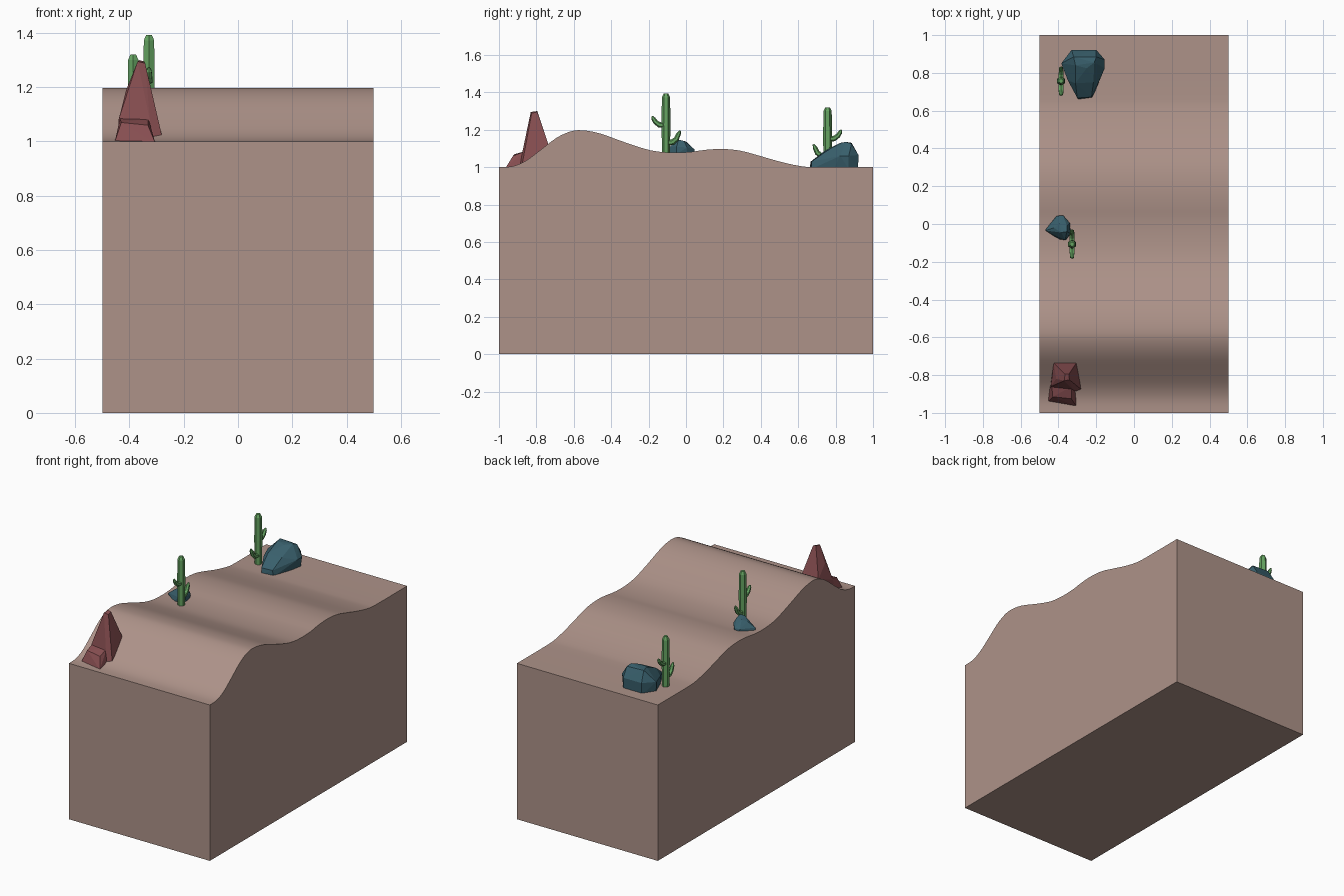
import bpy, bmesh, math
from mathutils import Vector

if "Cube" in bpy.data.objects:
    bpy.data.objects.remove(bpy.data.objects["Cube"])


def material(name, rgb):
    m = bpy.data.materials.new(name)
    m.diffuse_color = (*rgb, 1)
    m.use_nodes = True
    m.node_tree.nodes["Principled BSDF"].inputs["Base Color"].default_value = m.diffuse_color
    return m


SAND = material("sand", (0.42, 0.29, 0.25))
GREEN = material("cactus_green", (0.13, 0.37, 0.12))
SLATE = material("slate", (0.04, 0.115, 0.15))
RED = material("red_stone", (0.24, 0.075, 0.08))


def finish(bm, name, mat):
    bmesh.ops.recalc_face_normals(bm, faces=bm.faces)
    me = bpy.data.meshes.new(name)
    bm.to_mesh(me)
    bm.free()
    me.materials.append(mat)
    ob = bpy.data.objects.new(name, me)
    bpy.context.collection.objects.link(ob)
    return ob


def smooth_path(pts, steps=3):
    # Catmull-Rom through the points
    p = [Vector(q) for q in [pts[0]] + pts + [pts[-1]]]
    out = []
    for i in range(1, len(p) - 2):
        a, b, c, d = p[i - 1:i + 3]
        for s in range(steps):
            t = s / steps
            out.append(0.5 * (2 * b + (c - a) * t + (2 * a - 5 * b + 4 * c - d) * t * t
                              + (3 * b - a - 3 * c + d) * t ** 3))
    return out + [p[-1]]


# Dune block: hill profile extruded across x
hill = [(-1, 1), (-.93, 1.004), (-.86, 1.032), (-.78, 1.09), (-.695, 1.155), (-.62, 1.19),
        (-.555, 1.197), (-.46, 1.18), (-.325, 1.132), (-.19, 1.09), (-.08, 1.078), (.02, 1.081),
        (.1, 1.092), (.19, 1.097), (.29, 1.088), (.395, 1.06), (.5, 1.03), (.61, 1.006), (.7, 1), (1, 1)]
bm = bmesh.new()
profile = [(-1, 0)] + [tuple(v) for v in smooth_path(hill)] + [(1, 0)]
face = bm.faces.new([bm.verts.new((-.5, y, z)) for y, z in profile])
ext = bmesh.ops.extrude_face_region(bm, geom=[face])
bmesh.ops.translate(bm, vec=(1, 0, 0), verts=[v for v in ext["geom"] if isinstance(v, bmesh.types.BMVert)])
dune = finish(bm, "dune_block", SAND)
bpy.context.view_layer.objects.active = dune
dune.select_set(True)
bpy.ops.object.shade_smooth_by_angle(angle=math.radians(30))
dune.select_set(False)


def tube(bm, path):
    # six-sided tapered tube along (y, z, radius) points
    X, rings = Vector((1, 0, 0)), []
    for i, (y, z, r) in enumerate(path):
        a, b = path[max(i - 1, 0)], path[min(i + 1, len(path) - 1)]
        n = X.cross(Vector((0, b[0] - a[0], b[1] - a[1])).normalized())
        rings.append([bm.verts.new(Vector((0, y, z)) + r * (math.cos(k * math.pi / 3) * n
                      + math.sin(k * math.pi / 3) * X)) for k in range(6)])
    for r0, r1 in zip(rings, rings[1:]):
        for k in range(6):
            bm.faces.new((r0[k], r0[(k + 1) % 6], r1[(k + 1) % 6], r1[k]))
    bm.faces.new(rings[0])
    bm.faces.new(rings[-1])


def cactus(name, loc, turn):
    bm = bmesh.new()
    tube(bm, [(0, -.01, .021), (0, .15, .024), (0, .295, .022), (0, .315, .012)])
    tube(bm, [(0, .145, .014), (-.035, .148, .015), (-.056, .163, .013), (-.068, .182, .011), (-.074, .195, .004)])
    tube(bm, [(0, .052, .015), (.034, .055, .016), (.055, .072, .014), (.068, .1, .012), (.076, .117, .004)])
    ob = finish(bm, name, GREEN)
    ob.location, ob.rotation_euler.z = loc, turn


cactus("cactus_middle", (-.328, -.107, 1.078), 0)
cactus("cactus_back", (-.386, .757, 1.005), math.pi)


def boulder(bm, pts):
    vs = [bm.verts.new(p) for p in pts]
    res = bmesh.ops.convex_hull(bm, input=vs)
    bmesh.ops.delete(bm, geom=[v for v in set(res["geom_interior"] + res["geom_unused"])
                               if isinstance(v, bmesh.types.BMVert)], context="VERTS")


# Large slate rock
bm = bmesh.new()
boulder(bm, [(-.33, .92, .99), (-.2, .92, .99), (-.165, .87, .99), (-.18, .79, .99), (-.22, .67, .99),
             (-.295, .66, .99), (-.345, .755, .99), (-.38, .845, .99),
             (-.33, .922, 1.065), (-.2, .922, 1.065), (-.155, .87, 1.06), (-.155, .825, 1.06),
             (-.385, .85, 1.06), (-.3, .667, 1.03), (-.225, .672, 1.03), (-.35, .76, 1.055),
             (-.31, .745, 1.09), (-.215, .75, 1.085), (-.32, .885, 1.13), (-.2, .885, 1.125),
             (-.21, .855, 1.135), (-.25, .825, 1.13), (-.31, .84, 1.132)])
finish(bm, "large_rock", SLATE)

# Small slate rock
bm = bmesh.new()
boulder(bm, [(-.47, -.03, 1.07), (-.41, .045, 1.07), (-.375, .045, 1.07), (-.345, .005, 1.07),
             (-.335, -.05, 1.07), (-.36, -.085, 1.07), (-.4, -.08, 1.07),
             (-.468, -.035, 1.092), (-.41, .04, 1.095), (-.375, .045, 1.095), (-.34, .005, 1.105),
             (-.337, -.05, 1.11), (-.365, -.085, 1.11), (-.425, -.02, 1.125),
             (-.395, .0, 1.137), (-.355, -.01, 1.14), (-.355, -.04, 1.147), (-.385, -.045, 1.145)])
finish(bm, "small_rock", SLATE)

# Red spire with a stepped foot
bm = bmesh.new()
boulder(bm, [(-.445, -.88, .99), (-.3, -.89, .99), (-.28, -.875, 1.02), (-.305, -.735, 1.0), (-.43, -.73, 1.0),
             (-.44, -.86, 1.08), (-.325, -.875, 1.08), (-.303, -.83, 1.09), (-.305, -.735, 1.12),
             (-.425, -.735, 1.12), (-.412, -.82, 1.19), (-.315, -.8, 1.17),
             (-.37, -.83, 1.295), (-.342, -.825, 1.288), (-.345, -.795, 1.295), (-.365, -.795, 1.3)])
finish(bm, "red_spire", RED)
bm = bmesh.new()
boulder(bm, [(-.455, -.94, .995), (-.305, -.965, .995), (-.305, -.87, .995), (-.45, -.86, .995),
             (-.43, -.915, 1.07), (-.332, -.925, 1.06), (-.33, -.86, 1.085), (-.435, -.86, 1.085)])
finish(bm, "red_spire_foot", RED)
